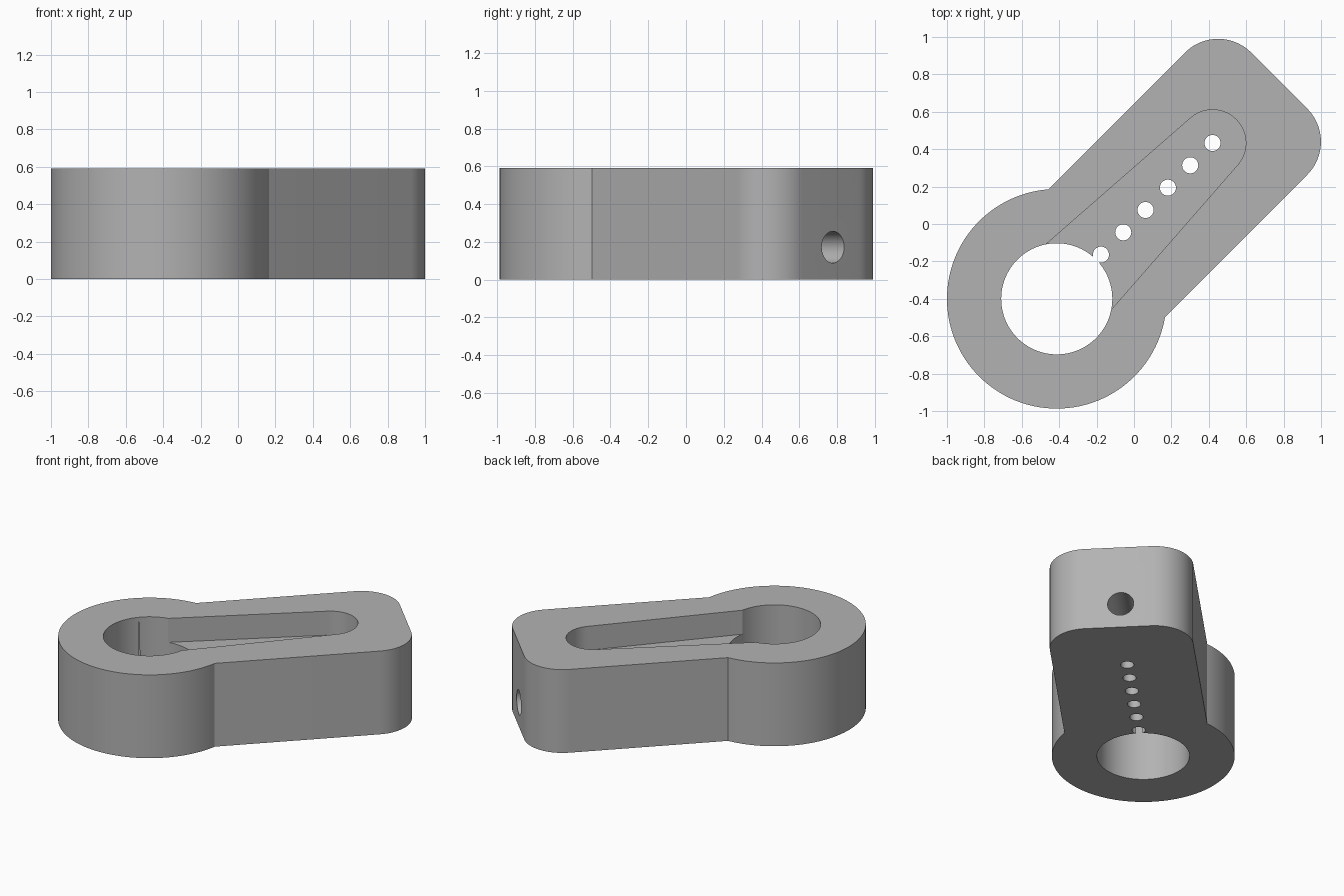
import bpy, bmesh, math
from mathutils import Matrix, Vector

if "Cube" in bpy.data.objects:
    bpy.data.objects.remove(bpy.data.objects["Cube"])

H = 0.59            # body height
FLOOR = 0.42        # slot floor height
# local frame: origin at the ring centre, +x along the arm
FRAME = Matrix.Translation((-0.413, -0.40, 0)) @ Matrix.Rotation(math.radians(45), 4, 'Z')

grey = bpy.data.materials.new("plain_grey")
grey.diffuse_color = (0.45, 0.45, 0.45, 1)
grey.use_nodes = True
grey.node_tree.nodes["Principled BSDF"].inputs["Base Color"].default_value = grey.diffuse_color


def arc(cx, cy, r, a0, a1, n):
    return [(cx + r * math.cos(math.radians(a0 + (a1 - a0) * i / n)),
             cy + r * math.sin(math.radians(a0 + (a1 - a0) * i / n))) for i in range(n + 1)]


def circle(cx, cy, r, n):
    return arc(cx, cy, r, 0, 360, n)[:-1]


def prism(name, outline, z0, z1, matrix=FRAME):
    """Extrude a counter-clockwise outline from z0 to z1."""
    bm = bmesh.new()
    face = bm.faces.new([bm.verts.new((x, y, z0)) for x, y in outline])
    ext = bmesh.ops.extrude_face_region(bm, geom=[face])
    verts = [g for g in ext["geom"] if isinstance(g, bmesh.types.BMVert)]
    bmesh.ops.translate(bm, verts=verts, vec=Vector((0, 0, z1 - z0)))
    bmesh.ops.recalc_face_normals(bm, faces=bm.faces)
    mesh = bpy.data.meshes.new(name)
    bm.transform(matrix)
    bm.to_mesh(mesh)
    bm.free()
    mesh.materials.append(grey)
    obj = bpy.data.objects.new(name, mesh)
    bpy.context.collection.objects.link(obj)
    return obj


def combine(target, tool, operation):
    bpy.context.view_layer.objects.active = target
    mod = target.modifiers.new(operation, 'BOOLEAN')
    mod.object, mod.operation, mod.solver = tool, operation, 'EXACT'
    bpy.ops.object.modifier_apply(modifier=mod.name)
    bpy.data.objects.remove(tool)


# ring joined to an arm with rounded end corners
body = prism("lever_body", circle(0, 0, 0.587, 128), 0, H)
side, r, end, off = 0.462, 0.25, 1.666, -0.016
arm = ([(0, off + side), (0, off - side)]
       + arc(end - r, off - side + r, r, -90, 0, 20)
       + arc(end - r, off + side - r, r, 0, 90, 20))
combine(body, prism("arm", arm, 0, H), 'UNION')

# round opening through the ring
combine(body, prism("bore_cutter", circle(0, 0, 0.297, 96), -0.1, H + 0.1), 'DIFFERENCE')

# tapered slot with a round end, open towards the bore
slot = [(0, 0.258), (0, -0.258)] + arc(1.178, 0, 0.178, -86, 86, 32)
combine(body, prism("slot_cutter", slot, FLOOR, H + 0.1), 'DIFFERENCE')

# row of small holes through the slot floor
for i in range(6):
    hole = prism("small_hole_cutter", circle(0.334 + 0.1688 * i, 0, 0.043, 32), -0.1, H + 0.1)
    combine(body, hole, 'DIFFERENCE')

# lengthwise channel from the arm end to the bore
lengthwise = FRAME @ Matrix.Translation((0, 0, 0.172)) @ Matrix.Rotation(math.radians(90), 4, 'Y')
combine(body, prism("channel_cutter", circle(0, 0, 0.084, 40), 0.1, 1.8, lengthwise), 'DIFFERENCE')

bpy.ops.object.select_all(action='DESELECT')
body.select_set(True)
bpy.context.view_layer.objects.active = body
bpy.ops.object.shade_smooth_by_angle(angle=math.radians(30))
